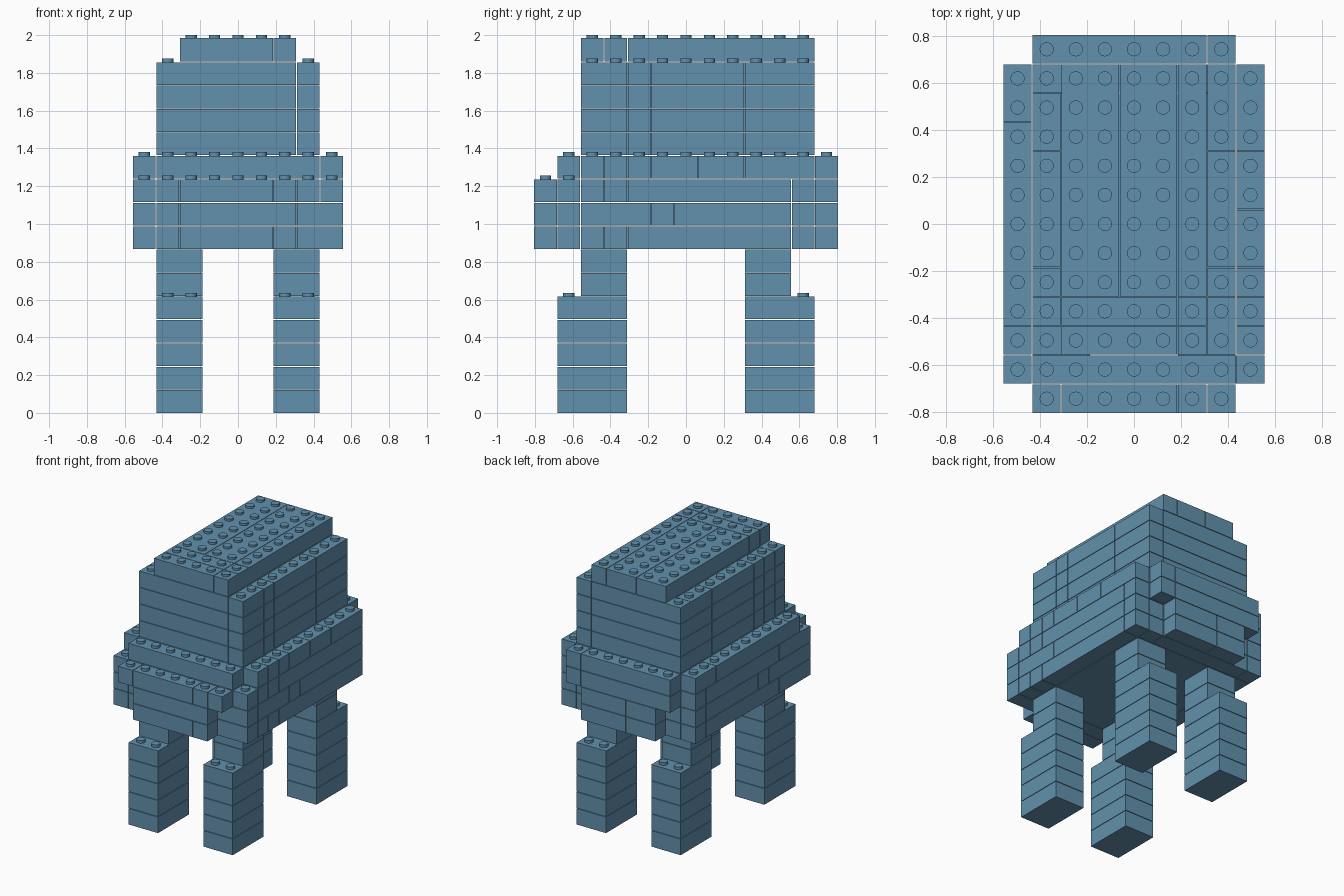
import bpy
import bmesh
from mathutils import Matrix, Vector

default_cube = bpy.data.objects.get("Cube")
if default_cube:
    bpy.data.objects.remove(default_cube, do_unlink=True)

# Brick grid: cell size equals layer height; thin gap between neighbours
PITCH = 0.124
GAP = 0.004
STUD_RADIUS = 0.03
STUD_HEIGHT = 0.016
COLUMNS, ROWS = 9, 13

blue = bpy.data.materials.new("dusty_blue")
blue.use_nodes = True
colour = (0.122, 0.283, 0.418, 1)
blue.diffuse_color = colour
blue.node_tree.nodes["Principled BSDF"].inputs["Base Color"].default_value = colour

parts = {}        # part name -> list of bricks
filled = set()    # occupied cells


def brick(part, layer, left, right, front, back):
    """One brick covering columns left..right and rows front..back (end excluded)."""
    parts.setdefault(part, []).append((layer, left, right, front, back))
    for column in range(left, right):
        for row in range(front, back):
            filled.add((column, row, layer))


def across(part, layers, row, breaks):
    """A run of bricks along x, split at the given columns."""
    for layer in layers:
        for a, b in zip(breaks, breaks[1:]):
            brick(part, layer, a, b, row, row + 1)


def along(part, layers, column, breaks):
    """A run of bricks along y, split at the given rows."""
    for layer in layers:
        for a, b in zip(breaks, breaks[1:]):
            brick(part, layer, column, column + 1, a, b)


# Legs: three-deep lower stack, two-deep upper stack
for side, left in (("right", 1), ("left", 6)):
    for end, low, high in (("front", 1, 2), ("back", 9, 9)):
        name = f"{end}_{side}_leg"
        for layer in range(5):
            brick(name, layer, left, left + 2, low, low + 3)
        for layer in (5, 6):
            brick(name, layer, left, left + 2, high, high + 2)

# Lower body: filled core
for layer in range(7, 11):
    brick("lower_body", layer, 1, 8, 2, 11)

# Lower body: side walls
for column in (0, 8):
    along("lower_body", [7], column, [2, 3, 4, 11])
    along("lower_body", [8], column, [2, 5, 6, 11])
    along("lower_body", [9], column, [2, 3, 4, 11])
along("lower_body", [10], 8, [2, 3, 4, 5, 7, 9, 12])
along("lower_body", [10], 0, [2, 3, 10, 12])

# Lower body: front and back walls
across("lower_body", [7, 8], 1, [0, 1, 2, 7, 9])
across("lower_body", [9], 1, [0, 1, 2, 6, 7, 8, 9])
across("lower_body", [10], 1, [1, 8])
across("lower_body", [7, 8, 9], 11, [0, 1, 7, 8, 9])
across("lower_body", [10], 11, [1, 8])

# Stepped ledges on the front and back
across("front_ledge", [7], 0, [2, 6, 7])
across("front_ledge", [8], 0, [2, 7])
across("front_ledge", [9], 0, [1, 2, 6, 7, 8])
across("back_ledge", [7, 8], 12, [2, 4, 7])
across("back_ledge", [9, 10], 12, [1, 7, 8])

# Upper body
upper = range(11, 15)
across("upper_body", upper, 2, [1, 7])
across("upper_body", upper, 11, [1, 7])
along("upper_body", upper, 1, [3, 4, 5, 9, 11])
along("upper_body", upper, 7, [2, 4, 5, 9, 12])
for layer in upper:
    brick("upper_body", layer, 2, 7, 3, 11)

# Roof
across("roof", [15], 2, [2, 6])
across("roof", [15], 3, [2, 6])
for left in (2, 4):
    brick("roof", 15, left, left + 2, 4, 12)
along("roof", [15], 6, [2, 3, 4, 12])


def position(column, row, layer):
    return Vector((column - COLUMNS / 2, row - ROWS / 2, layer)) * PITCH


def add_brick(bm, layer, left, right, front, back):
    low = position(left, front, layer) + Vector((GAP / 2, GAP / 2, 0))
    high = position(right, back, layer + 1) - Vector((GAP / 2, GAP / 2, GAP))
    if layer == 15:
        high.z += GAP
    size = high - low
    bmesh.ops.create_cube(bm, size=1, matrix=Matrix.Translation((low + high) / 2)
                          @ Matrix.Diagonal((*size, 1)))
    # Studs on uncovered cells only
    height = position(0, 0, layer + 1).z + STUD_HEIGHT - high.z
    for column in range(left, right):
        for row in range(front, back):
            if (column, row, layer + 1) in filled:
                continue
            spot = position(column + 0.5, row + 0.5, 0)
            spot.z = high.z + height / 2
            bmesh.ops.create_cone(bm, cap_ends=True, segments=20, radius1=STUD_RADIUS,
                                  radius2=STUD_RADIUS, depth=height,
                                  matrix=Matrix.Translation(spot))


for name, bricks in parts.items():
    bm = bmesh.new()
    for item in bricks:
        add_brick(bm, *item)
    mesh = bpy.data.meshes.new(name)
    bm.to_mesh(mesh)
    bm.free()
    mesh.materials.append(blue)
    obj = bpy.data.objects.new(name, mesh)
    bpy.context.collection.objects.link(obj)
    bpy.ops.object.select_all(action="DESELECT")
    obj.select_set(True)
    bpy.context.view_layer.objects.active = obj
    bpy.ops.object.shade_smooth_by_angle()
